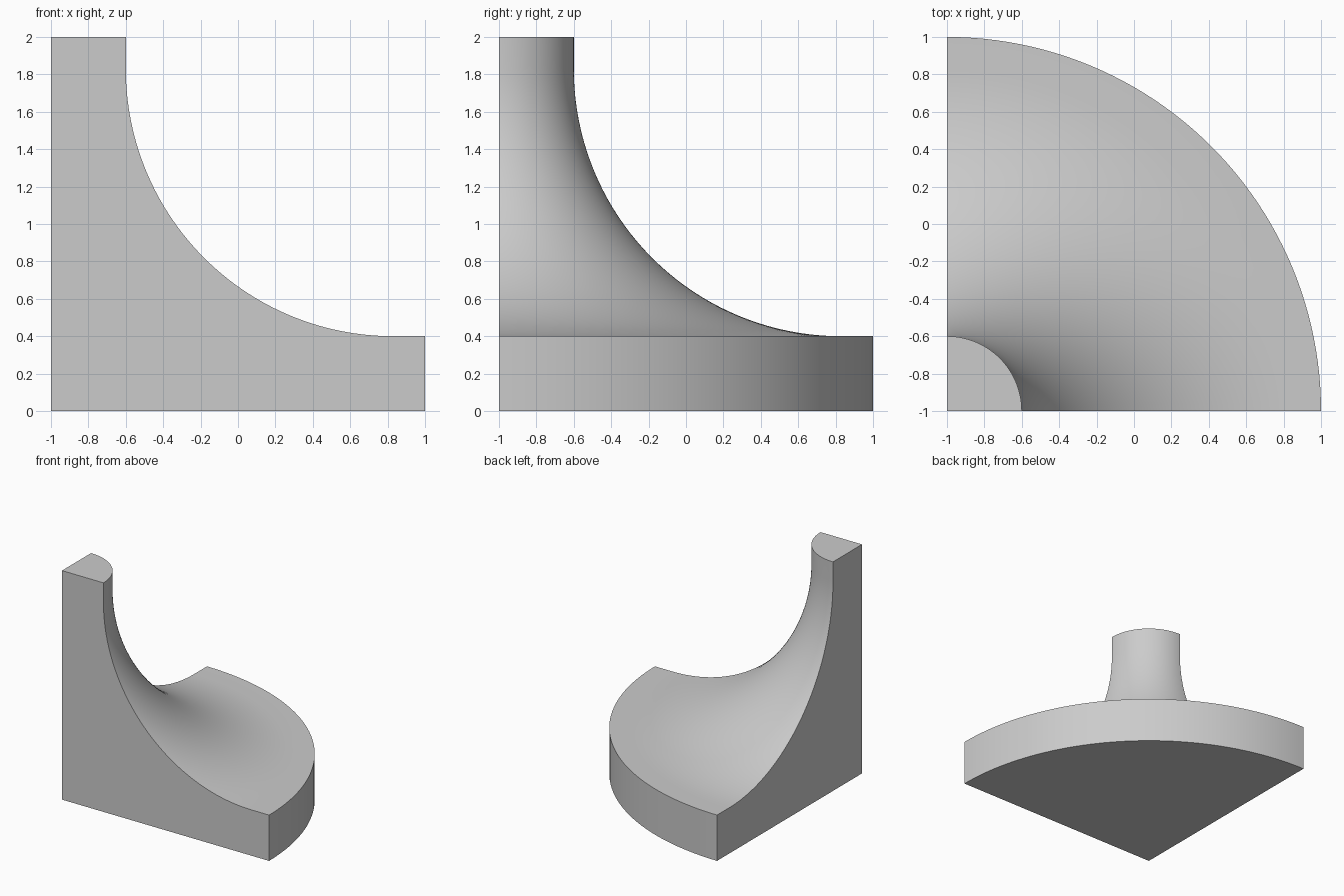
import bpy, bmesh
from math import radians, sin, cos, pi
from mathutils import Matrix, Vector

if "Cube" in bpy.data.objects:
    bpy.data.objects.remove(bpy.data.objects["Cube"])

R = 1.43          # fillet radius
ARC, SEG = 40, 48 # fillet steps, sweep steps

# Profile from the axis foot, out along the base, up the fillet to the axis top
c = 0.4 + R
profile = [(0, 0), (2, 0), (2, 0.4)]
for i in range(ARC + 1):
    a = -pi / 2 - i / ARC * pi / 2
    profile.append((c + R * cos(a), c + R * sin(a)))
profile += [(0.4, 2), (0, 2)]

# Quarter sweep around the vertical corner edge
bm = bmesh.new()
verts = [bm.verts.new((r - 1, -1, z)) for r, z in profile]
edges = [bm.edges.new(p) for p in zip(verts, verts[1:])]
out = bmesh.ops.spin(bm, geom=verts + edges, cent=(-1, -1, 0), axis=(0, 0, 1),
                     angle=radians(90), steps=SEG, use_duplicate=False)
bmesh.ops.remove_doubles(bm, verts=bm.verts[:], dist=1e-5)

# Two flat side walls closing the sweep
def wall(on_plane, key):
    ring = [v for v in bm.verts if on_plane(v)]
    def order(v):
        for i, (r, z) in enumerate(profile):
            if abs(key(v) + 1 - r) < 1e-4 and abs(v.co.z - z) < 1e-4:
                return i
        return len(profile)
    bm.faces.new(sorted(ring, key=order))

wall(lambda v: abs(v.co.y + 1) < 1e-5, lambda v: v.co.x)
wall(lambda v: abs(v.co.x + 1) < 1e-5, lambda v: v.co.y)
bmesh.ops.recalc_face_normals(bm, faces=bm.faces[:])

mesh = bpy.data.meshes.new("flared_quarter_pedestal")
bm.to_mesh(mesh)
bm.free()
obj = bpy.data.objects.new("flared_quarter_pedestal", mesh)
bpy.context.collection.objects.link(obj)
bpy.context.view_layer.objects.active = obj
obj.select_set(True)
bpy.ops.object.shade_smooth_by_angle(angle=radians(30))
